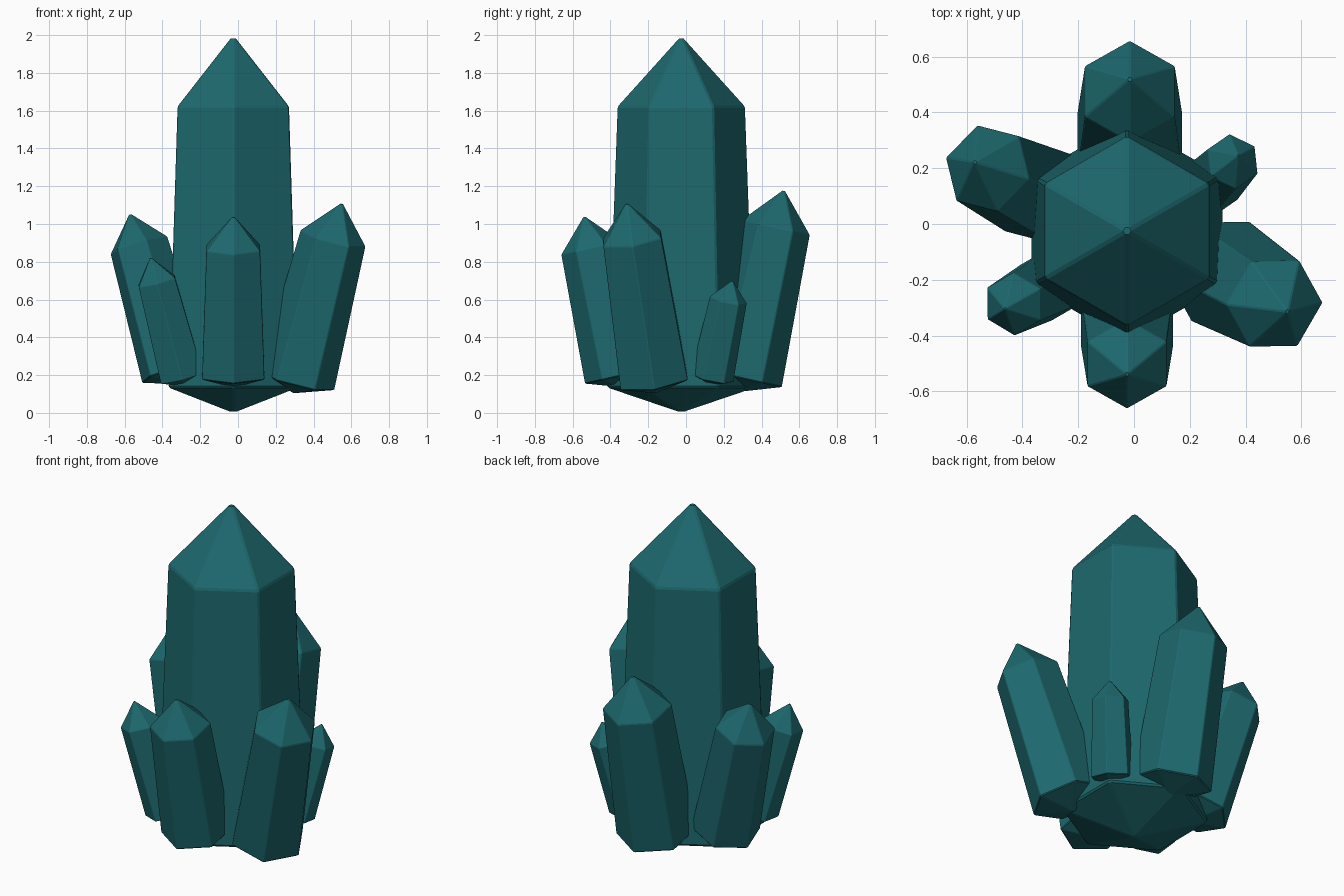
import bpy, bmesh, math
from mathutils import Vector, Matrix

if "Cube" in bpy.data.objects:
    bpy.data.objects.remove(bpy.data.objects["Cube"])

teal = bpy.data.materials.new("teal_crystal")
teal.diffuse_color = (0.012, 0.14, 0.155, 1)
teal.use_nodes = True
teal.node_tree.nodes["Principled BSDF"].inputs["Base Color"].default_value = teal.diffuse_color

# Shared crystal profile: (height fraction, radius fraction)
BASE, SHOULDER = (0.067, 1.0), (0.811, 0.862)


def crystal(name, bottom, tip, radius, roll):
    """Six-sided double-pointed crystal running from bottom point to tip."""
    bottom, tip = Vector(bottom), Vector(tip)
    axis = tip - bottom
    length = axis.length
    bm = bmesh.new()
    low = bm.verts.new((0, 0, 0))
    rings = []
    for h, r in (BASE, SHOULDER):
        rings.append([bm.verts.new((radius * r * math.cos(math.radians(roll + 60 * i)),
                                    radius * r * math.sin(math.radians(roll + 60 * i)),
                                    length * h)) for i in range(6)])
    top = bm.verts.new((0, 0, length))
    a, b = rings
    for i in range(6):
        j = (i + 1) % 6
        bm.faces.new((low, a[j], a[i]))
        bm.faces.new((a[i], a[j], b[j], b[i]))
        bm.faces.new((b[i], b[j], top))
    # Lean the crystal along its axis
    turn = Vector((0, 0, 1)).rotation_difference(axis).to_matrix().to_4x4()
    bm.transform(Matrix.Translation(bottom) @ turn)
    mesh = bpy.data.meshes.new(name)
    bm.to_mesh(mesh)
    bm.free()
    mesh.materials.append(teal)
    obj = bpy.data.objects.new(name, mesh)
    bpy.context.collection.objects.link(obj)
    # Thin worn edges
    bevel = obj.modifiers.new("edge_bevel", 'BEVEL')
    bevel.width = radius * 0.02
    bevel.segments = 1
    bevel.limit_method = 'NONE'
    return obj


# Central crystal
crystal("main_crystal", (-0.025, -0.025, 0), (-0.025, -0.025, 2.0), 0.395, 30)

# Ring of leaning crystals
crystal("front_crystal", (-0.025, -0.337, 0.135), (-0.025, -0.54, 1.045), 0.19, 30)
crystal("back_crystal", (-0.015, 0.282, 0.111), (-0.015, 0.52, 1.185), 0.216, 30)
crystal("right_crystal", (0.293, -0.16, 0.104), (0.552, -0.315, 1.115), 0.207, 0)
crystal("left_crystal", (-0.316, 0.10, 0.153), (-0.573, 0.222, 1.058), 0.188, 45)

# Small crystals filling the gaps
crystal("small_left_crystal", (-0.286, -0.209, 0.145), (-0.464, -0.305, 0.825), 0.132, 30)
crystal("small_right_crystal", (0.26, 0.13, 0.149), (0.375, 0.246, 0.703), 0.116, 35)
